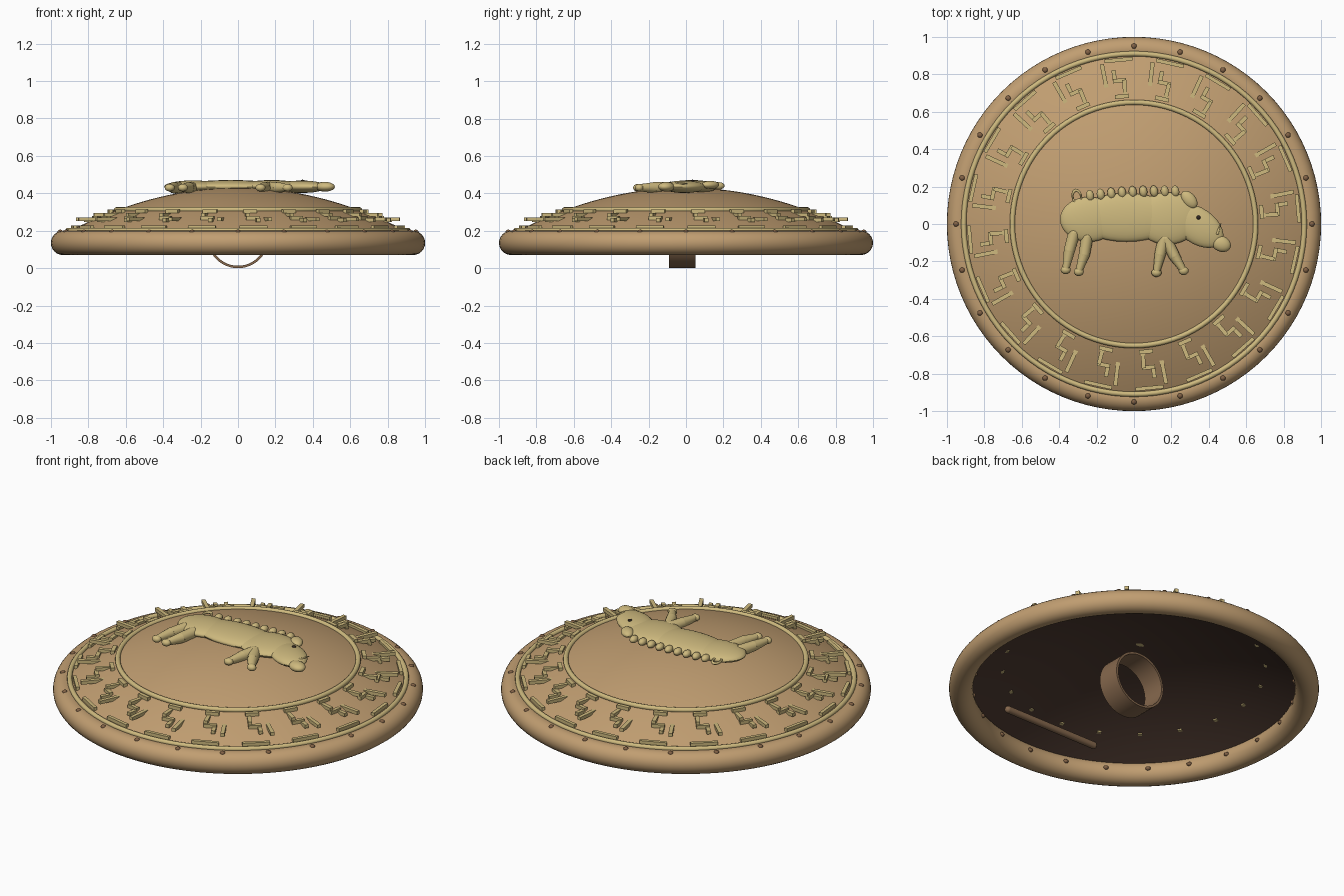
import bpy, bmesh, math
from mathutils import Vector, Matrix

if "Cube" in bpy.data.objects:
    bpy.data.objects.remove(bpy.data.objects["Cube"], do_unlink=True)


def material(name, rgb):
    m = bpy.data.materials.new(name)
    m.use_nodes = True
    m.diffuse_color = (*rgb, 1)
    m.node_tree.nodes["Principled BSDF"].inputs["Base Color"].default_value = (*rgb, 1)
    return m


BRONZE = material("bronze", (0.53, 0.34, 0.165))
GOLD = material("pale gold", (0.62, 0.49, 0.21))
STUD = material("dark bronze", (0.22, 0.12, 0.06))
LINING = material("dark leather lining", (0.075, 0.042, 0.03))
LEATHER = material("brown leather", (0.24, 0.14, 0.075))
BLACK = material("eye black", (0.03, 0.02, 0.015))


def dome_z(r):
    return 0.43 - r * r / 3.5


def finish(bm, name, mats, smooth=True):
    bmesh.ops.recalc_face_normals(bm, faces=bm.faces)
    me = bpy.data.meshes.new(name)
    bm.to_mesh(me)
    bm.free()
    for m in mats:
        me.materials.append(m)
    ob = bpy.data.objects.new(name, me)
    bpy.context.collection.objects.link(ob)
    if smooth:
        bpy.ops.object.select_all(action="DESELECT")
        ob.select_set(True)
        bpy.context.view_layer.objects.active = ob
        bpy.ops.object.shade_smooth_by_angle(angle=math.radians(40))
    return ob


def lathe(bm, profile, steps=96):
    """Spin a closed or axis-ended (r, z) profile around z."""
    verts = [bm.verts.new((r, 0, z)) for r, z in profile]
    edges = [bm.edges.new(p) for p in zip(verts, verts[1:])]
    bmesh.ops.spin(bm, geom=verts + edges, cent=(0, 0, 0), axis=(0, 0, 1),
                   angle=math.tau, steps=steps)
    bmesh.ops.remove_doubles(bm, verts=bm.verts, dist=0.0002)


def ring(name, major, z, minor, mat, sides=12):
    bm = bmesh.new()
    angles = [math.tau * i / sides for i in range(sides + 1)]
    lathe(bm, [(major + minor * math.cos(a), z + minor * math.sin(a)) for a in angles])
    return finish(bm, name, [mat])


def blob(bm, centre, size, turn=0, seg=20):
    """Ellipsoid turned about z by some degrees."""
    m = (Matrix.Translation(centre) @ Matrix.Rotation(math.radians(turn), 4, "Z")
         @ Matrix.Diagonal((*size, 1)))
    bmesh.ops.create_uvsphere(bm, u_segments=seg, v_segments=seg // 2, radius=1, matrix=m)


def limb(bm, a, b, ra, rb, z=0.43):
    """Tapered rounded limb between two points on the shield face."""
    a, b = Vector((*a, z)), Vector((*b, z))
    d = b - a
    m = Matrix.Translation((a + b) / 2) @ d.to_track_quat("Z", "Y").to_matrix().to_4x4()
    bmesh.ops.create_cone(bm, cap_ends=True, segments=16, radius1=ra, radius2=rb,
                          depth=d.length, matrix=m)
    blob(bm, a, (ra, ra, ra), seg=16)
    blob(bm, b, (rb, rb, rb), seg=16)


# Domed body with a dark underside
bm = bmesh.new()
radii = [0.93 * i / 20 for i in range(21)]
lathe(bm, [(r, dome_z(r)) for r in radii]
      + [(r, dome_z(r) - 0.03) for r in reversed(radii)])
dome = finish(bm, "shield_dome", [BRONZE, LINING])
for p in dome.data.polygons:
    p.material_index = 1 if p.normal.z < 0 else 0

# Rolled rim and raised border rings
ring("rolled_rim", 0.935, 0.135, 0.065, BRONZE, 24)
ring("inner_border_ring", 0.65, dome_z(0.65) + 0.003, 0.014, GOLD)
ring("outer_border_ring", 0.91, dome_z(0.91) + 0.008, 0.014, GOLD)

# Rivets on the top of the rim and on its inner side
bm = bmesh.new()
for i in range(24):
    a = math.tau * i / 24
    for r, z in ((0.95, 0.194), (0.873, 0.135)):
        blob(bm, (r * math.cos(a), r * math.sin(a), z), (0.015, 0.015, 0.012), seg=12)
finish(bm, "rim_rivets", [STUD])

# Key pattern: radius, degrees, radial length, tangential length, of each bar
KEY = [(0.785, 0, 0.17, 0.022), (0.88, -6, 0.02, 0.15), (0.685, -6, 0.022, 0.075),
       (0.73, -7.5, 0.085, 0.022), (0.77, -5.6, 0.022, 0.07), (0.795, -3.8, 0.07, 0.022)]
bm = bmesh.new()
for i in range(20):
    for r, deg, radial, tangent in KEY:
        turn = Matrix.Rotation(math.radians(101.4 + 18 * i + deg), 4, "Z")
        m = (turn @ Matrix.Translation((r, 0, dome_z(r) + 0.008))
             @ Matrix.Diagonal((radial, tangent, 0.02, 1)))
        bmesh.ops.create_cube(bm, size=1, matrix=m)
finish(bm, "key_pattern_border", [GOLD], smooth=False)

# Animal emblem: body, head and snout
bm = bmesh.new()
blob(bm, (-0.24, 0.025, 0.435), (0.155, 0.12, 0.034), seg=32)
blob(bm, (-0.04, 0.035, 0.435), (0.27, 0.13, 0.036), seg=32)
blob(bm, (0.18, 0.03, 0.435), (0.17, 0.14, 0.036), 0, seg=32)
blob(bm, (0.34, -0.01, 0.435), (0.155, 0.095, 0.033), -35, seg=28)
blob(bm, (0.465, -0.105, 0.435), (0.055, 0.042, 0.026), -25)
finish(bm, "emblem_body", [GOLD])

# Legs with rounded hooves
bm = bmesh.new()
for hip, knee, foot in (((-0.32, -0.05), (-0.345, -0.14), (-0.365, -0.245)),
                        ((-0.25, -0.07), (-0.265, -0.16), (-0.295, -0.255)),
                        ((0.16, -0.08), (0.14, -0.16), (0.12, -0.26)),
                        ((0.17, -0.08), (0.215, -0.17), (0.265, -0.25))):
    limb(bm, hip, knee, 0.032, 0.03)
    limb(bm, knee, foot, 0.03, 0.018)
    blob(bm, (*foot, 0.43), (0.027, 0.023, 0.02), seg=16)
finish(bm, "emblem_legs", [GOLD])

# Bristles along the back, ear, curled tail and tusk
bm = bmesh.new()
for i in range(9):
    x = -0.235 + 0.057 * i
    y = 0.145 + 0.03 * math.sin(math.pi * min(1, (i + 1) / 7) / 2)
    blob(bm, (x, y, 0.44), (0.022, 0.032, 0.02), 8, seg=14)
finish(bm, "emblem_bristles", [GOLD])
bm = bmesh.new()
blob(bm, (0.295, 0.13, 0.445), (0.055, 0.035, 0.022), -50)
finish(bm, "emblem_ear", [GOLD])
tail = ring("emblem_tail", 0.032, 0, 0.008, GOLD)
tail.matrix_world = (Matrix.Translation((-0.305, 0.145, 0.44))
                     @ Matrix.Rotation(math.radians(12), 4, "Z")
                     @ Matrix.Diagonal((0.7, 1.1, 1, 1)))
bm = bmesh.new()
limb(bm, (0.445, -0.05), (0.465, 0.005), 0.008, 0.002, 0.452)
finish(bm, "emblem_tusk", [GOLD])
bm = bmesh.new()
blob(bm, (0.345, 0.035, 0.466), (0.011, 0.011, 0.007), seg=12)
finish(bm, "emblem_eye", [BLACK])

# Arm band: a thin hoop behind the shield
bm = bmesh.new()
lathe(bm, [(0.165, -0.07), (0.165, 0.07), (0.152, 0.07), (0.152, -0.07), (0.165, -0.07)], 48)
bmesh.ops.transform(bm, verts=bm.verts, matrix=Matrix.Translation((0, -0.02, 0.165))
                    @ Matrix.Rotation(math.pi / 2, 4, "X"))
finish(bm, "arm_band", [LEATHER])

# Hand grip near the edge
bm = bmesh.new()
limb(bm, (-0.3, -0.7), (0.3, -0.7), 0.02, 0.02, 0.2)
finish(bm, "hand_grip", [LEATHER])
